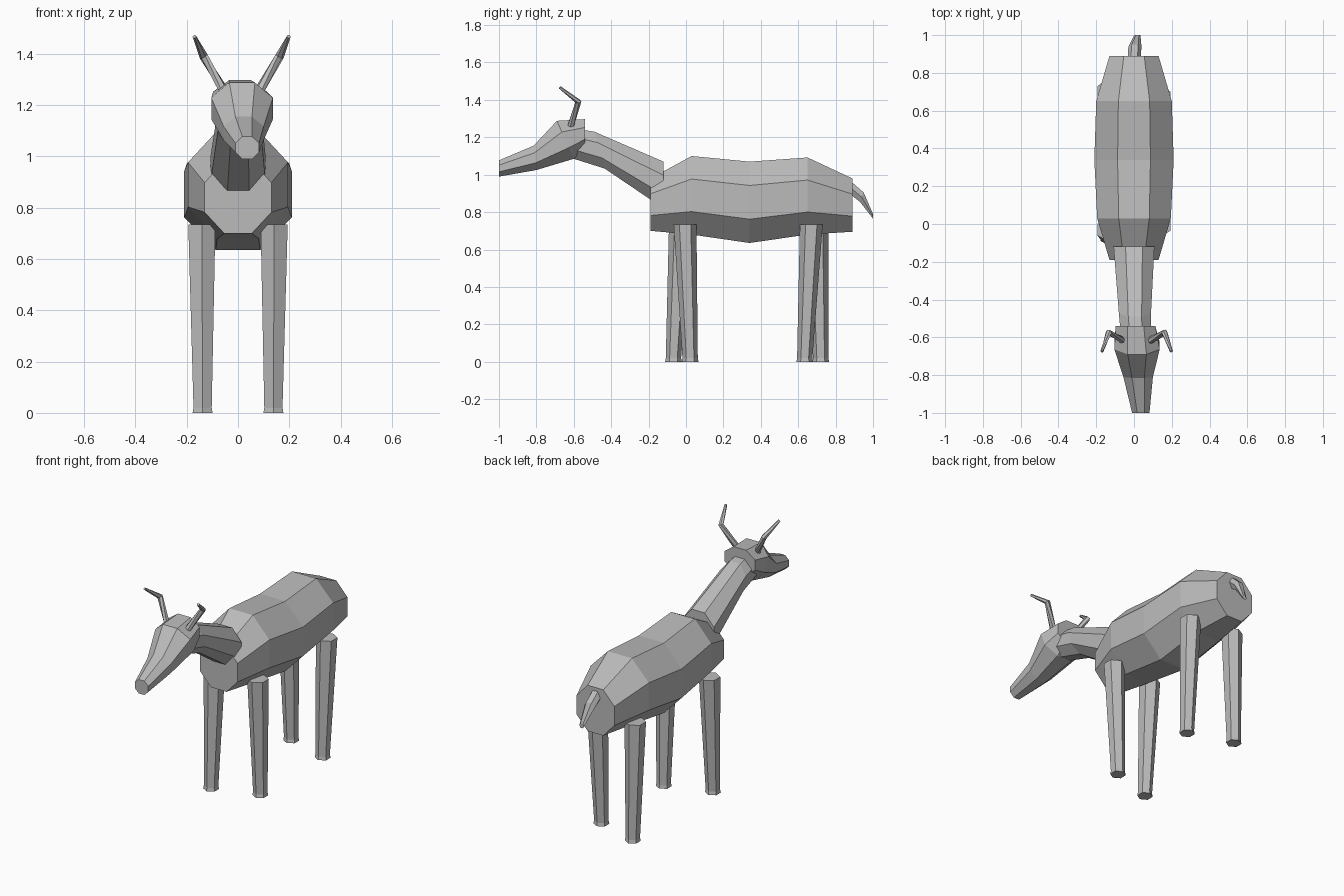
import bpy, bmesh
from math import sin, cos, pi
from mathutils import Vector

cube = bpy.data.objects.get("Cube")
if cube:
    bpy.data.objects.remove(cube)

GREY = (0.5, 0.5, 0.5, 1)
coat = bpy.data.materials.new("grey_coat")
coat.use_nodes = True
coat.diffuse_color = GREY
coat.node_tree.nodes["Principled BSDF"].inputs["Base Color"].default_value = GREY


def skin(name, rings):
    """Join rings of points into a closed, flat-shaded skin."""
    bm = bmesh.new()
    loops = [[bm.verts.new(p) for p in ring] for ring in rings]
    n = len(loops[0])
    for a, b in zip(loops, loops[1:]):
        for i in range(n):
            j = (i + 1) % n
            bm.faces.new((a[i], a[j], b[j], b[i]))
    bm.faces.new(loops[0])
    bm.faces.new(loops[-1])
    bmesh.ops.recalc_face_normals(bm, faces=bm.faces)
    mesh = bpy.data.meshes.new(name)
    bm.to_mesh(mesh)
    bm.free()
    mesh.materials.append(coat)
    obj = bpy.data.objects.new(name, mesh)
    bpy.context.collection.objects.link(obj)
    return obj


def section(top, bottom, half, x=0.0, sides=8):
    """Flat-topped ring between a top and a bottom (y, z) point."""
    t, b = Vector((x, *top)), Vector((x, *bottom))
    mid, up = (t + b) / 2, (t - b) / 2
    side = Vector((half, 0, 0))
    grow = 1 / cos(pi / sides)
    angles = [2 * pi * (i + 0.5) / sides for i in range(sides)]
    return [mid + (up * cos(a) + side * sin(a)) * grow for a in angles]


# Torso: y, top, bottom, half width
torso = [(-0.19, 0.98, 0.70, 0.13), (0.03, 1.10, 0.68, 0.195), (0.34, 1.07, 0.635, 0.21),
         (0.65, 1.092, 0.68, 0.2), (0.89, 0.98, 0.695, 0.13)]
skin("torso", [section((y, t), (y, b), w) for y, t, b, w in torso])

# Neck, sunk into the torso and the head
skin("neck", [
    section((-0.12, 1.07), (-0.12, 0.82), 0.108),
    section((-0.49, 1.23), (-0.435, 1.033), 0.085, 0.005),
    section((-0.58, 1.245), (-0.6, 1.085), 0.08, 0.01)])

# Head, turned slightly to one side
skin("head", [
    section((-0.54, 1.297), (-0.54, 1.145), 0.105, 0.008),
    section((-0.69, 1.288), (-0.6, 1.085), 0.12, 0.016),
    section((-0.815, 1.155), (-0.8, 1.025), 0.078, 0.022),
    section((-1.0, 1.077), (-1.0, 0.99), 0.046, 0.036)])

# Tail
skin("tail", [
    section((0.87, 0.975), (0.86, 0.91), 0.03, 0, 6),
    section((0.95, 0.905), (0.93, 0.855), 0.03, 0.005, 6),
    section((1.0, 0.79), (1.0, 0.765), 0.014, 0.018, 6)])


def horn(name, s):
    """Bent horn following three points, thinning to the tip."""
    x = 0.014
    path = [Vector((x + s * 0.065, -0.62, 1.25)), Vector((x + s * 0.148, -0.575, 1.39)),
            Vector((x + s * 0.184, -0.675, 1.467))]
    dirs = [path[1] - path[0], path[2] - path[0], path[2] - path[1]]
    rings = []
    for p, d, r in zip(path, dirs, (0.019, 0.017, 0.008)):
        q = d.to_track_quat('Z', 'Y')
        rings.append([p + q @ Vector((r * cos(i * pi / 3), r * sin(i * pi / 3), 0))
                      for i in range(6)])
    skin(name, rings)


horn("left_horn", 1)
horn("right_horn", -1)


# Six-sided legs with small flared hooves
def leg(name, s, y_top, y_foot):
    rings = []
    for x, y, z, r in ((0.141, y_top, 0.735, 0.061), (0.138, y_foot, 0.02, 0.041),
                       (0.138, y_foot, 0, 0.045)):
        rings.append([(s * x + r * sin(i * pi / 3), y + r * cos(i * pi / 3), z)
                      for i in range(6)])
    skin(name, rings)


leg("front_left_leg", 1, -0.005, 0.022)
leg("front_right_leg", -1, -0.03, -0.067)
leg("back_left_leg", 1, 0.67, 0.635)
leg("back_right_leg", -1, 0.70, 0.72)
